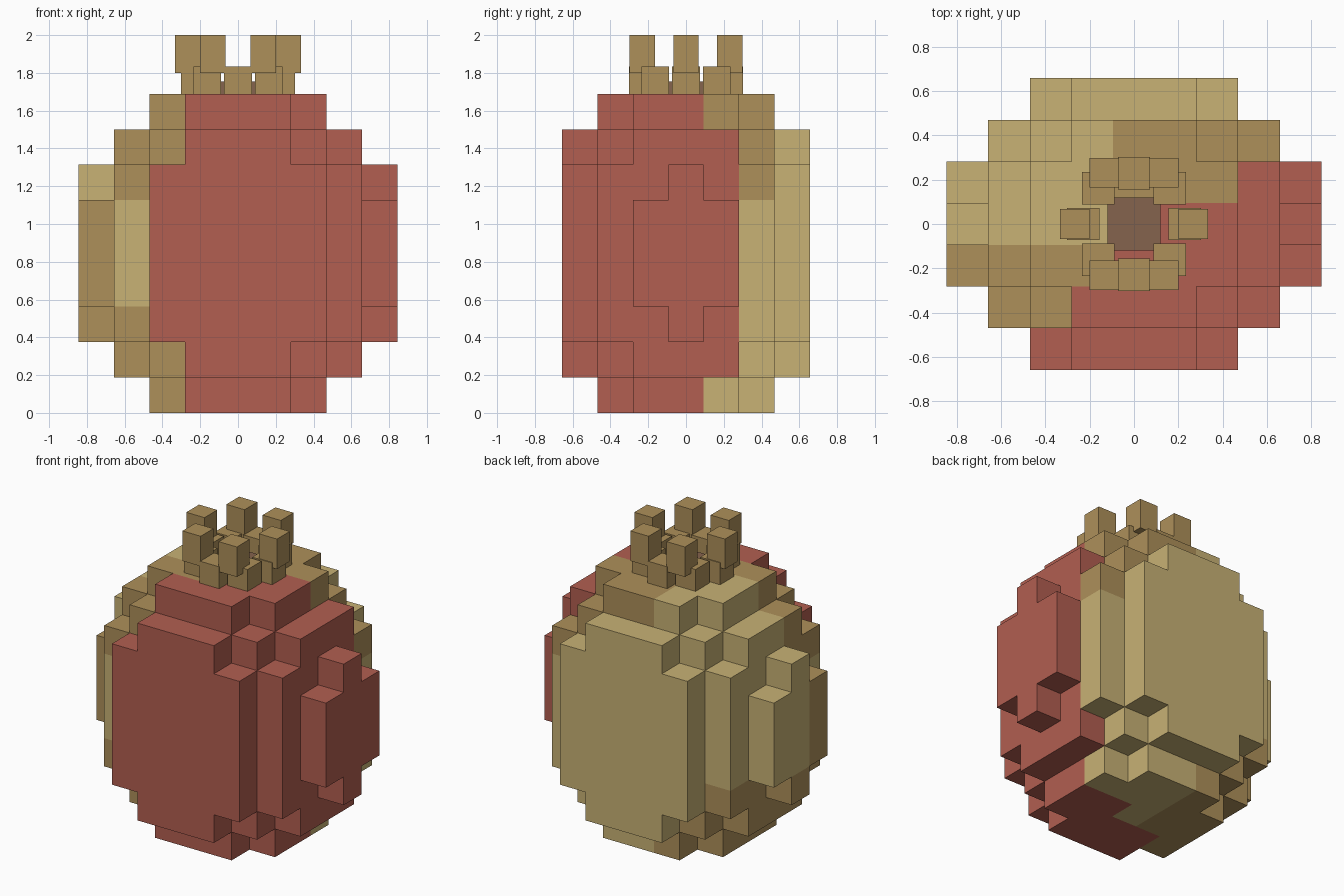
import bpy, bmesh, math
from mathutils import Vector

if "Cube" in bpy.data.objects:
    bpy.data.objects.remove(bpy.data.objects["Cube"])

U = 0.1877  # voxel size


def material(name, rgb):
    m = bpy.data.materials.new(name)
    m.diffuse_color = (*rgb, 1)
    m.use_nodes = True
    m.node_tree.nodes["Principled BSDF"].inputs["Base Color"].default_value = m.diffuse_color
    return m


RED = material("red skin", (0.445, 0.113, 0.082))
LIGHT = material("light tan skin", (0.578, 0.445, 0.178))
BROWN = material("brown tan", (0.423, 0.279, 0.102))
DARK = material("dark brown", (0.235, 0.125, 0.074))

# Half width in voxels for each |row in y|, by distance from the middle layer
ROWS = {0: (4, 4, 3, 2), 1: (4, 4, 3, 2), 2: (4, 3, 3, 2), 3: (3, 3, 2, 1), 4: (2, 2, 1)}
# First red voxel in x for each row in y
RED_FROM = {-3: -2, -2: -1, -1: 0, 0: 1, 1: 3}


def filled(x, y, z):
    rows = ROWS.get(abs(z - 4), ())
    return abs(y) < len(rows) and abs(x) <= rows[abs(y)]


def skin(x, y, z):
    """Material index of a voxel: 0 red, 1 light, 2 brown."""
    first = RED_FROM.get(y, 99)
    if y == -1 and z < 4:
        first = -1
    if x >= first:
        return 0
    if y == 3:
        return 1
    if x >= 0:
        return 2 if z >= 6 else 1
    if y >= 0:
        return 1 if z >= 3 else 2
    return 1 if (x, y) == (-3, -2) and 3 <= z <= 5 else 2


def fruit_body():
    bm = bmesh.new()
    verts = {}

    def vert(p):
        key = tuple(round(2 * c) for c in p)
        if key not in verts:
            verts[key] = bm.verts.new((p[0] * U, p[1] * U, (p[2] + 0.5) * U))
        return verts[key]

    for x in range(-4, 5):
        for y in range(-3, 4):
            for z in range(9):
                if not filled(x, y, z):
                    continue
                for axis in range(3):
                    for s in (-1, 1):
                        n, a, b = Vector(), Vector(), Vector()
                        n[axis], a[(axis + 1) % 3], b[(axis + 2) % 3] = s, s, 1
                        if filled(x + int(n.x), y + int(n.y), z + int(n.z)):
                            continue
                        c = Vector((x, y, z)) + n / 2
                        f = bm.faces.new([vert(c + (i * a + j * b) / 2) for i, j in
                                          ((-1, -1), (1, -1), (1, 1), (-1, 1))])
                        f.material_index = skin(x, y, z)
    me = bpy.data.meshes.new("fruit_body")
    bm.to_mesh(me)
    bm.free()
    for m in (RED, LIGHT, BROWN):
        me.materials.append(m)
    bpy.context.collection.objects.link(bpy.data.objects.new("fruit_body", me))


def box(name, x, y, width, z0, z1, mat):
    bpy.ops.mesh.primitive_cube_add(size=1, location=(x, y, (z0 + z1) / 2))
    o = bpy.context.object
    o.name = name
    o.scale = (width, width, z1 - z0)
    o.data.materials.append(mat)


def ring(name, count, radius, width, z0, z1):
    for i in range(count):
        t = math.tau * i / count
        box(f"{name}_{i + 1}", radius * math.cos(t), radius * math.sin(t), width, z0, z1, BROWN)


fruit_body()
# Crown: dark core, low ring of eight blocks, tall ring of six tips
box("crown_core", 0, 0, 0.24, 1.68, 1.755, DARK)
ring("crown_base", 8, 0.229, 0.146, 1.685, 1.835)
ring("crown_tip", 6, 0.267, 0.134, 1.80, 2.0)
